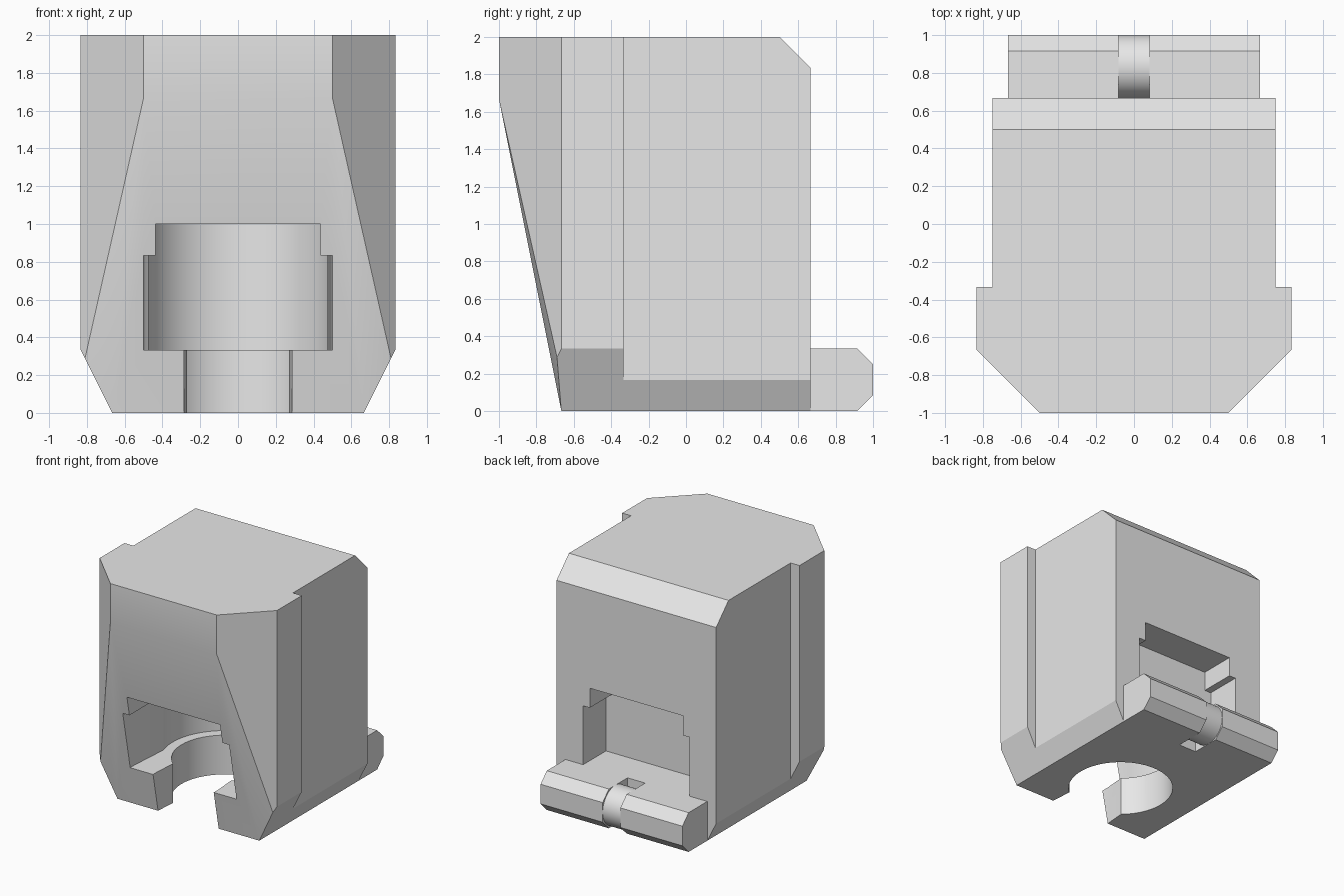
import bpy, bmesh, math
from mathutils import Vector

if "Cube" in bpy.data.objects:
    bpy.data.objects.remove(bpy.data.objects["Cube"], do_unlink=True)

T = 1 / 3
GREY = bpy.data.materials.new("light_grey")
GREY.use_nodes = True
GREY.diffuse_color = (0.8, 0.8, 0.8, 1)
GREY.node_tree.nodes["Principled BSDF"].inputs["Base Color"].default_value = (0.8, 0.8, 0.8, 1)


def finish(name, bm):
    bmesh.ops.recalc_face_normals(bm, faces=bm.faces[:])
    mesh = bpy.data.meshes.new(name)
    bm.to_mesh(mesh)
    bm.free()
    mesh.materials.append(GREY)
    ob = bpy.data.objects.new(name, mesh)
    bpy.context.collection.objects.link(ob)
    return ob


def prism(points, depth):
    """Extrude a closed outline of 3D points along a vector."""
    bm = bmesh.new()
    face = bm.faces.new([bm.verts.new(p) for p in points])
    ext = bmesh.ops.extrude_face_region(bm, geom=[face])
    verts = [g for g in ext["geom"] if isinstance(g, bmesh.types.BMVert)]
    bmesh.ops.translate(bm, verts=verts, vec=depth)
    bmesh.ops.recalc_face_normals(bm, faces=bm.faces[:])
    return bm


def upright(half, z0, z1):
    """Vertical prism from a half outline mirrored in x."""
    outline = half + [(-x, y) for x, y in reversed(half)]
    return prism([(x, y, z0) for x, y in outline], (0, 0, z1 - z0))


def slice_off(bm, point, normal):
    geom = bm.verts[:] + bm.edges[:] + bm.faces[:]
    cut = bmesh.ops.bisect_plane(bm, geom=geom, dist=1e-5, plane_co=point,
                                 plane_no=normal, clear_outer=True)
    edges = [e for e in cut["geom_cut"] if isinstance(e, bmesh.types.BMEdge)]
    edges = [e for e in edges if e.is_valid and e.is_boundary]
    bmesh.ops.holes_fill(bm, edges=edges, sides=0)


def cylinder(radius, y, z0, z1, sides=64):
    ring = [(radius * math.cos(2 * math.pi * i / sides),
             y + radius * math.sin(2 * math.pi * i / sides), z0) for i in range(sides)]
    return prism(ring, (0, 0, z1 - z0))


def smooth(ob):
    bpy.ops.object.select_all(action="DESELECT")
    ob.select_set(True)
    bpy.context.view_layer.objects.active = ob
    bpy.ops.object.shade_smooth_by_angle(angle=math.radians(25))


# Main block with wider front flanges and bevelled front corners
bm = upright([(0.75, 2 * T), (0.75, -T), (0.8333, -T), (0.8333, -2 * T), (0.5, -1)], 0, 2)
slice_off(bm, (0, 0.5, 2), (0, 1, 1))                      # top rear bevel
slice_off(bm, (0, -2 * T, 0), (0, -1.6667, -T))            # sloping front
for s in (1, -1):
    slice_off(bm, (s * 2 * T, 0, 0), (s, 0, -0.5))         # lower side bevel
    a = Vector((s * 0.5, -1, 1.6667))
    n = (Vector((s * 2 * T, -2 * T, 0)) - a).cross(Vector((s * 0.8, -0.7, T)) - a) * s
    slice_off(bm, a, n)                                    # front corner easing
body = finish("body", bm)

# Round front socket, its throat slots, and the stepped rear pocket
YC = -1 / 6


def slot(front, inner, y_in, z0, z1):
    return upright([(front, -1.3), (front, -2 * T), (inner, y_in), (inner, YC)], z0, z1)


def rear_pocket(half, z0, z1):
    return upright([(half, 0.9), (half, 0.36)], z0, z1)


cutters = [
    cylinder(0.5, YC, T, 1.0),
    slot(0.5, 0.475, -0.32, T, 0.8333),
    slot(0.4375, 0.4375, -0.4, 0.5, 1.0),
    cylinder(0.4167, YC, -0.2, 0.5),
    slot(0.285, 0.27, -0.47, -0.2, T),
    rear_pocket(0.5, T, 0.8333),
    rear_pocket(0.4375, 0.5, 1.0),
]
bpy.context.view_layer.objects.active = body
for i, cutter_mesh in enumerate(cutters):
    cutter = finish("cutter", cutter_mesh)
    cutter.hide_render = True
    mod = body.modifiers.new("cut", "BOOLEAN")
    mod.operation, mod.solver, mod.object = "DIFFERENCE", "EXACT", cutter
    bpy.context.view_layer.objects.active = body
    bpy.ops.object.modifier_apply(modifier=mod.name)
    bpy.data.objects.remove(cutter, do_unlink=True)
smooth(body)

# Rear hinge bar in two halves with bevelled outer edges
profile = [(2 * T, 0), (0.9167, 0), (1, 0.0833), (1, 0.25), (0.9167, T), (2 * T, T)]
for name, x0 in (("left_hinge_bar", 0.0833), ("right_hinge_bar", -2 * T)):
    finish(name, prism([(x0, y, z) for y, z in profile], (2 * T - 0.0833, 0, 0)))

# Round pin bridging the gap between the bars
ring = [(-0.0833, 0.8333 + math.cos(math.pi * i / 24) / 6,
         1 / 6 + math.sin(math.pi * i / 24) / 6) for i in range(48)]
smooth(finish("hinge_pin", prism(ring, (0.1667, 0, 0))))
